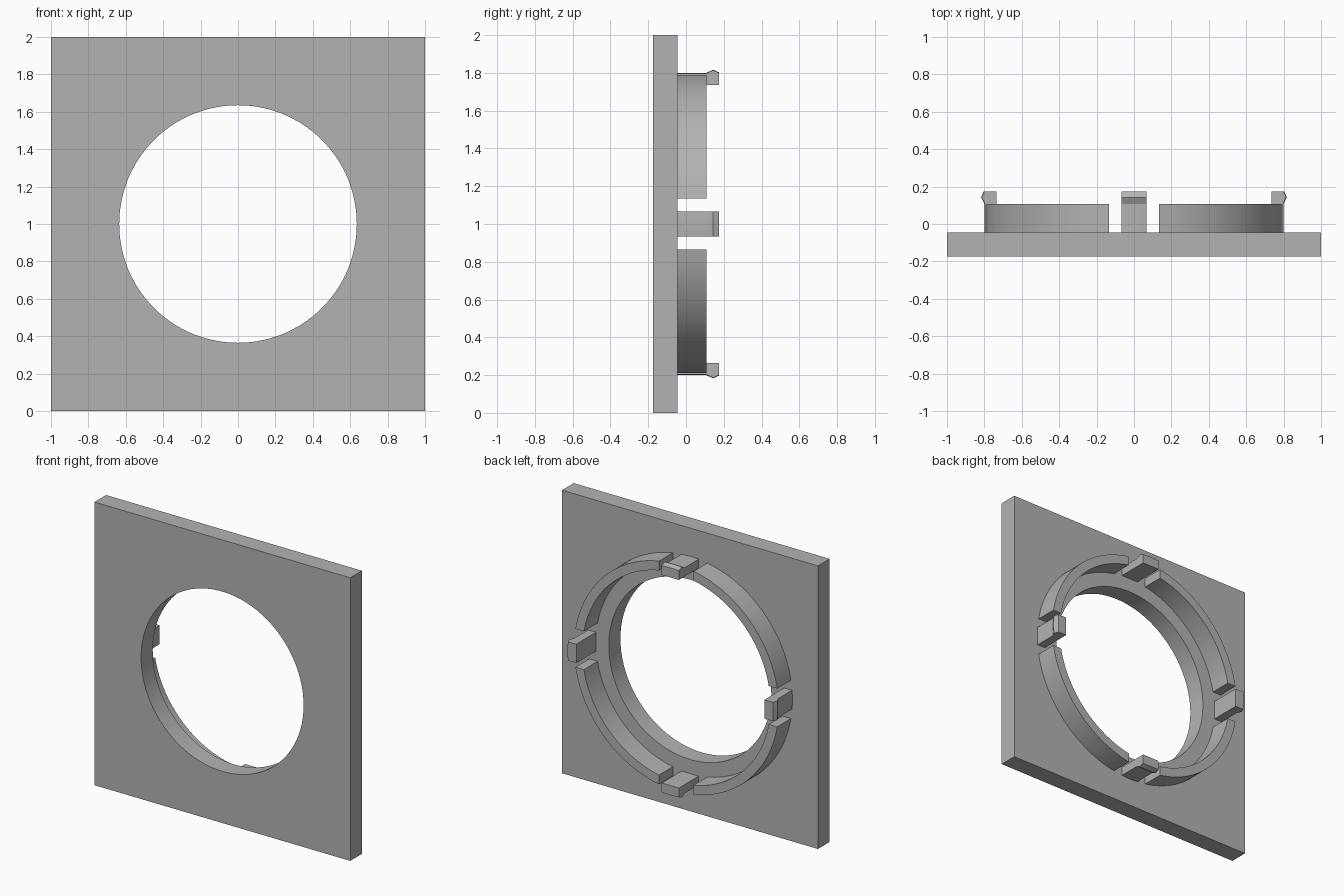
import bpy, bmesh
from math import sin, cos, asin, pi, sqrt, radians
from mathutils import Matrix, Vector

cube = bpy.data.objects.get("Cube")
if cube:
    bpy.data.objects.remove(cube, do_unlink=True)

grey = bpy.data.materials.new("plain grey")
grey.use_nodes = True
colour = (0.45, 0.45, 0.45, 1)
grey.diffuse_color = colour
grey.node_tree.nodes["Principled BSDF"].inputs["Base Color"].default_value = colour

FRONT, BACK, RING_TOP, END = -0.175, -0.045, 0.108, 0.175
OUTER, INNER, HOLE = 0.8, 0.735, 0.635
GAP, CLIP = 0.135, 0.067
CENTRE = Vector((0, 0, 1))


def loft(name, sections, closed=False, turn=0):
    """Skin a row of matching cross-sections, turned about the hole axis."""
    bm = bmesh.new()
    rows = [[bm.verts.new(p) for p in s] for s in sections]
    pairs = list(zip(rows, rows[1:]))
    if closed:
        pairs.append((rows[-1], rows[0]))
    else:
        bm.faces.new(rows[0])
        bm.faces.new(rows[-1])
    n = len(rows[0])
    for a, b in pairs:
        for i in range(n):
            j = (i + 1) % n
            bm.faces.new((a[i], a[j], b[j], b[i]))
    bmesh.ops.recalc_face_normals(bm, faces=bm.faces)
    bm.transform(Matrix.Translation(CENTRE) @ Matrix.Rotation(turn, 4, 'Y'))
    mesh = bpy.data.meshes.new(name)
    bm.to_mesh(mesh)
    bm.free()
    mesh.materials.append(grey)
    obj = bpy.data.objects.new(name, mesh)
    bpy.context.collection.objects.link(obj)
    bpy.ops.object.select_all(action='DESELECT')
    obj.select_set(True)
    bpy.context.view_layer.objects.active = obj
    bpy.ops.object.shade_smooth_by_angle(angle=radians(25))


def polar(r, a, y):
    return (r * sin(a), y, r * cos(a))


# Square plate with a round hole
steps = 128
plate = []
for i in range(steps):
    a = 2 * pi * i / steps
    edge = 1 / max(abs(sin(a)), abs(cos(a)))
    plate.append([polar(HOLE, a, FRONT), polar(edge, a, FRONT),
                  polar(edge, a, BACK), polar(HOLE, a, BACK)])
loft("plate", plate, closed=True)

# Ring quarters, with ends cut parallel to the clips
arc_steps = 28
arc = []
for i in range(arc_steps + 1):
    t = i / arc_steps
    section = []
    for r, y in ((INNER, BACK), (OUTER, BACK), (OUTER, RING_TOP), (INNER, RING_TOP)):
        start = asin(GAP / r)
        section.append(polar(r, start + t * (pi / 2 - 2 * start), y))
    arc.append(section)

# Snap clip with a hooked tip and a rounded outer side
outside = ((OUTER, BACK), (OUTER, RING_TOP), (0.817, 0.143), (0.803, END))
clip = []
for i in range(9):
    x = CLIP * (i / 4 - 1)
    clip.append([(x, BACK, INNER)]
                + [(x, y, sqrt(r * r - x * x)) for r, y in outside]
                + [(x, END, INNER)])

quarters = ("upper_left", "lower_left", "lower_right", "upper_right")
sides = ("top", "left", "bottom", "right")
for k in range(4):
    loft("ring_" + quarters[k], arc, turn=k * pi / 2)
    loft("clip_" + sides[k], clip, turn=k * pi / 2)
